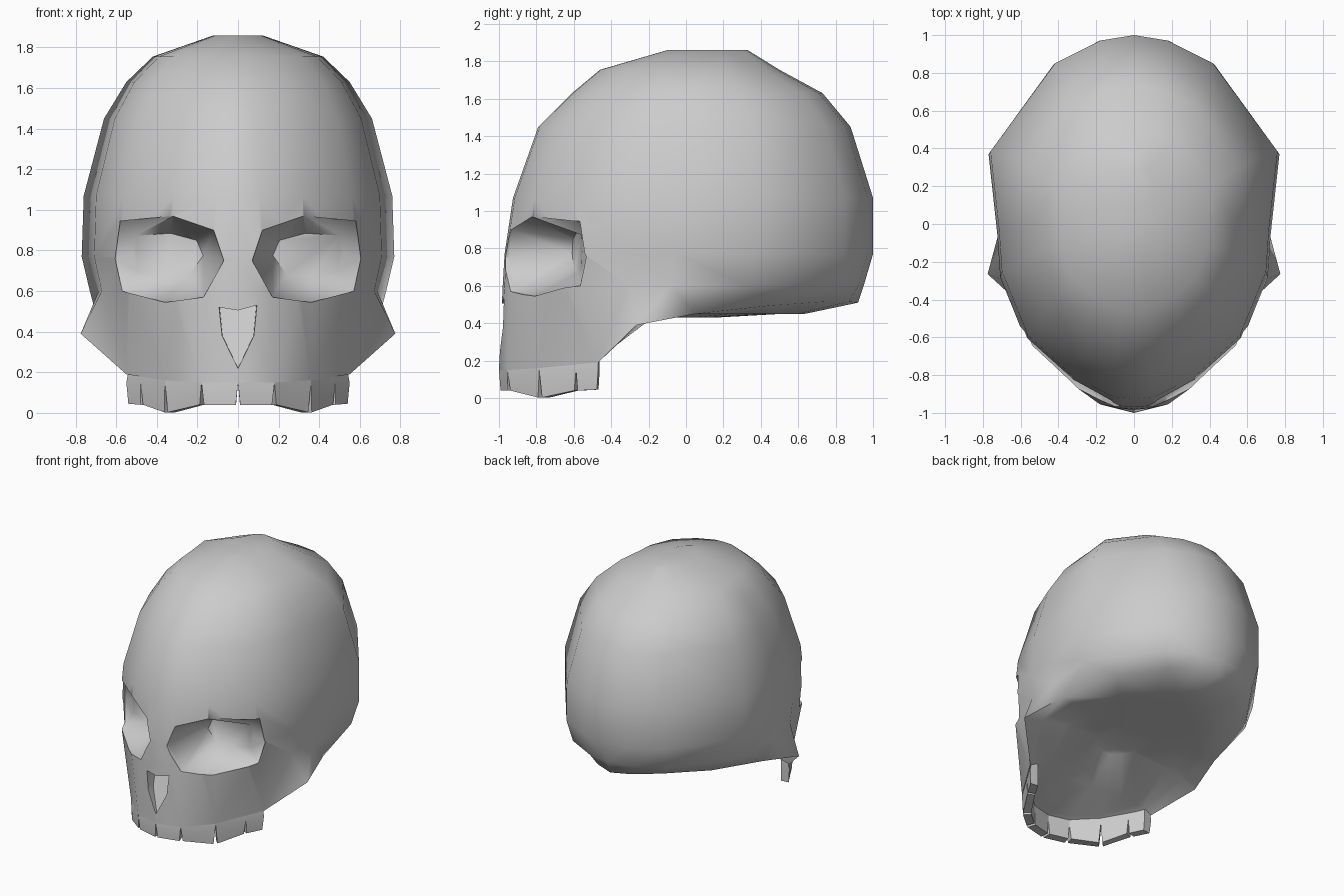
import bpy, bmesh, math

if "Cube" in bpy.data.objects:
    bpy.data.objects.remove(bpy.data.objects["Cube"])


def loft(name, rings):
    """Closed skin through equal-length rings, capped at both ends."""
    bm = bmesh.new()
    rows = [[bm.verts.new(p) for p in r] for r in rings]
    n = len(rows[0])
    for a, b in zip(rows, rows[1:]):
        for i in range(n):
            j = (i + 1) % n
            bm.faces.new((a[i], a[j], b[j], b[i]))
    bm.faces.new(rows[0][::-1])
    bm.faces.new(rows[-1])
    bmesh.ops.triangulate(bm, faces=[f for f in bm.faces])
    bmesh.ops.recalc_face_normals(bm, faces=bm.faces)
    me = bpy.data.meshes.new(name)
    bm.to_mesh(me)
    bm.free()
    ob = bpy.data.objects.new(name, me)
    bpy.context.collection.objects.link(ob)
    return ob


def smooth(ob, deg):
    bpy.ops.object.select_all(action='DESELECT')
    ob.select_set(True)
    bpy.context.view_layer.objects.active = ob
    bpy.ops.object.shade_smooth_by_angle(angle=math.radians(deg))


def carve(ob, cutter):
    m = ob.modifiers.new("carve", 'BOOLEAN')
    m.operation, m.solver, m.object = 'DIFFERENCE', 'EXACT', cutter
    bpy.context.view_layer.objects.active = ob
    bpy.ops.object.modifier_apply(modifier=m.name)
    bpy.data.objects.remove(cutter)


def mirrored(half):
    return half + [(-x, y, z) for x, y, z in half[-2:0:-1]]


# Cranium: one plan outline scaled to each level (z, front, back, half width, squareness)
plan = [(0, -1), (.14, -.99), (.42, -.88), (.74, -.65), (.92, -.3),
        (.94, -.07), (1, .36), (.55, .845), (.235, .97), (0, 1)]
levels = [(1.86, -.1, .33, .12, 1), (1.755, -.46, .5, .42, .9), (1.63, -.61, .73, .55, .9),
          (1.45, -.79, .88, .66, 1), (1.07, -.925, 1, .76, 1),
          (.77, -.97, 1, .77, 1), (.6, -.98, .95, .73, 1)]
rings = []
for z, f, b, w, q in levels:
    rings.append(mirrored([(px ** q * w, (f + b) / 2 + py * (b - f) / 2, z) for px, py in plan]))

# Lower rim: upper jaw, flared cheek corner, skull base narrowing to the back
rim = [(0, -1, .15), (.18, -.955, .15), (.36, -.785, .16), (.55, -.47, .19),
       (.775, -.265, .39), (.69, .05, .45), (.54, .46, .495), (.31, .74, .515),
       (.14, .87, .515), (0, .92, .51)]
rings.append(mirrored(rim))
# Underside: low palate behind the teeth, a step at the jaw corners, flat base
palate, step = [], []
for i, (x, y, z) in enumerate(rim):
    if i < 4:
        palate.append((x * .85, -.47 + (y + .47) * .8, .21))
        step.append((x * .75, -.46, .215))
    else:
        s = .82 if i < 6 else .72
        palate.append((x * s, -.1 + (y + .1) * s, .41 if i == 4 else .45))
        step.append((x * .6, -.1 + (y + .1) * .6, .415 if i == 4 else .45))
rings += [mirrored(palate), mirrored(step),
          mirrored([(x * .3, -.1 + (y + .1) * .25, .43) for x, y, z in rim])]
skull = loft("skull", rings)

# Eye sockets: pits with an overhanging roof and a sloping floor
eye = [(.07, .75), (.12, .9), (.32, .97), (.58, .945), (.605, .76),
       (.57, .6), (.36, .545), (.17, .57)]
for side in (1, -1):
    front = [(side * x, -1.3, z) for x, z in eye]
    edge = [(side * x, -.95 + 1.2 * x * x, z) for x, z in eye]
    back = [(side * (.36 + (x - .36) * .65), -.58 + .1 * (x - .36),
             .79 + (z - .78) * .5) for x, z in eye]
    carve(skull, loft("socket_cutter", [front, edge, back]))

# Nose opening: deep under the bridge, running out towards the teeth
nose = [(-.1, .52, -.87), (0, .505, -.87), (.1, .53, -.87), (.085, .38, -.92),
        (0, .22, -.985), (-.085, .38, -.92)]
carve(skull, loft("nose_cutter", [[(x, -1.2, z) for x, z, y in nose],
                                  [(x * .9, y, z) for x, z, y in nose]]))
smooth(skull, 62)

# Teeth: four tapered blocks per side along the jaw arch
arch = [(0, -1), (.18, -.955), (.36, -.785), (.48, -.588), (.55, -.47)]
drop = [.04, .04, .003, .04, .045]
for side in (1, -1):
    for i in range(4):
        a, b = arch[i], arch[i + 1]

        def block(z0, z1, gap, slim):
            out = []
            for t, k, z in ((gap, slim, z0), (1 - gap, slim, z1),
                            (1 - gap, .88, z1), (gap, .88, z0)):
                x, y = a[0] + (b[0] - a[0]) * t, a[1] + (b[1] - a[1]) * t
                out.append((side * x * k, -.4 + (y + .4) * k, z))
            return out
        tooth = loft("tooth", [block(.21, .21, 0, .98), block(.15, .15, 0, 1),
                               block(drop[i], drop[i + 1], .06, .99)])
        smooth(tooth, 40)
